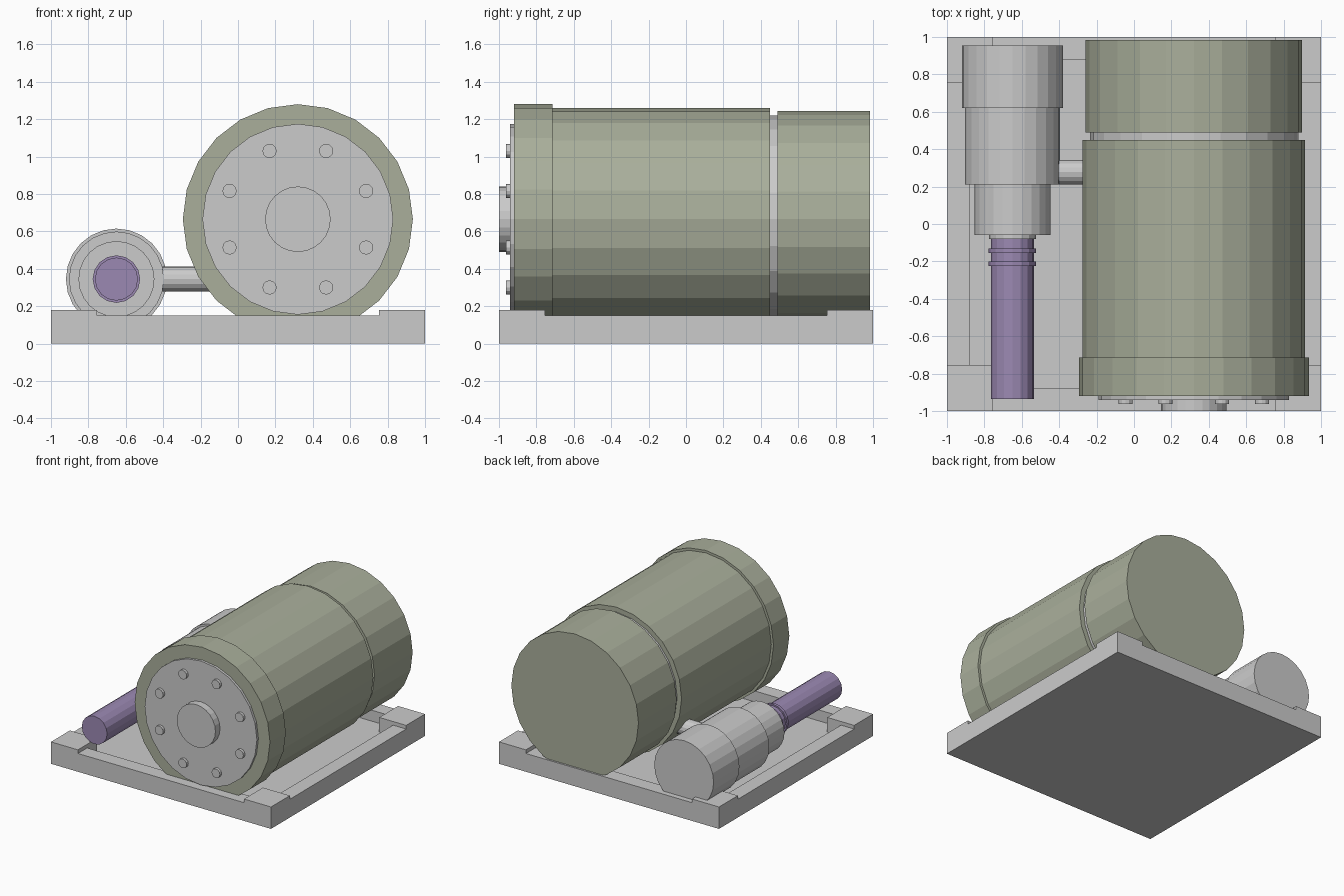
import bpy, bmesh, math
from mathutils import Matrix, Vector

if "Cube" in bpy.data.objects:
    bpy.data.objects.remove(bpy.data.objects["Cube"])


def material(name, rgb):
    m = bpy.data.materials.new(name)
    m.diffuse_color = (*rgb, 1)
    m.use_nodes = True
    m.node_tree.nodes["Principled BSDF"].inputs["Base Color"].default_value = m.diffuse_color
    return m


OLIVE = material("olive_paint", (0.40, 0.43, 0.33))
PURPLE = material("purple_coat", (0.33, 0.25, 0.45))


def add_object(name, bm, mat=None):
    bmesh.ops.recalc_face_normals(bm, faces=bm.faces)
    mesh = bpy.data.meshes.new(name)
    bm.to_mesh(mesh)
    bm.free()
    ob = bpy.data.objects.new(name, mesh)
    bpy.context.collection.objects.link(ob)
    if mat:
        mesh.materials.append(mat)
    return ob


def box(name, half_x, half_y, z0, z1):
    bm = bmesh.new()
    bmesh.ops.create_cube(bm, size=1)
    bmesh.ops.scale(bm, vec=(2 * half_x, 2 * half_y, z1 - z0), verts=bm.verts)
    bmesh.ops.translate(bm, vec=(0, 0, (z0 + z1) / 2), verts=bm.verts)
    return add_object(name, bm)


def lathe(name, centre, profile, sides, mat=None, axis="Y"):
    """Flat-faced turned part; profile is (position along axis, radius)."""
    bm = bmesh.new()
    rings = []
    for t, r in profile:
        ring = []
        for i in range(sides):
            a = 2 * math.pi * i / sides
            u, v = r * math.cos(a), r * math.sin(a)
            co = (u, t, v) if axis == "Y" else (t, u, v)
            ring.append(bm.verts.new(Vector(co) + Vector(centre)))
        rings.append(ring)
    for a, b in zip(rings, rings[1:]):
        for i in range(sides):
            j = (i + 1) % sides
            bm.faces.new((a[i], a[j], b[j], b[i]))
    bm.faces.new(rings[0])
    bm.faces.new(rings[-1])
    return add_object(name, bm, mat)


# Base tray: square pads in the corners, lower rim, sunken floor
base = box("base_tray", 1, 1, 0, 0.18)
cuts = [(0.755, 1.2, 0.15), (1.2, 0.755, 0.15),
        (0.755, 0.88, 0.06), (0.88, 0.755, 0.06)]
for i, (hx, hy, z) in enumerate(cuts):
    cutter = box(f"tray_cutter_{i + 1}", hx, hy, z, 0.4)
    cutter.hide_render = True
    cutter.hide_viewport = True
    mod = base.modifiers.new(f"cut_{i + 1}", "BOOLEAN")
    mod.operation = "DIFFERENCE"
    mod.solver = "EXACT"
    mod.object = cutter

# Large tank
TANK = (0.32, 0, 0.665)
lathe("tank_body", TANK, [(-0.92, 0.615), (-0.715, 0.615), (-0.715, 0.595),
                          (0.45, 0.595)], 24, OLIVE)
lathe("tank_joint", TANK, [(0.45, 0.555), (0.49, 0.555)], 24)
lathe("tank_rear", TANK, [(0.49, 0.578), (0.985, 0.578)], 24, OLIVE)
lathe("front_plate", TANK, [(-0.94, 0.51), (-0.92, 0.51)], 24)
lathe("front_hub", TANK, [(-1.0, 0.175), (-0.94, 0.175)], 24)

# Ring of bolts on the front plate
for i in range(8):
    a = math.radians(22.5 + 45 * i)
    pos = (TANK[0] + 0.395 * math.cos(a), 0, TANK[2] + 0.395 * math.sin(a))
    lathe(f"plate_bolt_{i + 1}", pos, [(-0.962, 0.038), (-0.94, 0.038)], 12)

# Stepped pump beside the tank
PUMP = (-0.65, 0, 0.345)
lathe("pump_body", PUMP, [(-0.06, 0.203), (0.21, 0.203), (0.21, 0.254),
                          (0.62, 0.254), (0.62, 0.27), (0.955, 0.27)], 24)
lathe("pump_neck", PUMP, [(-0.08, 0.125), (-0.06, 0.125)], 16)

# Purple shaft with two collars
shaft = [(-0.935, 0.115)]
for y in (-0.225, -0.155):
    shaft += [(y, 0.115), (y, 0.127), (y + 0.025, 0.127), (y + 0.025, 0.115)]
lathe("pump_shaft", PUMP, shaft + [(-0.08, 0.115)], 16, PURPLE)

# Pipe joining pump and tank
lathe("link_pipe", (0, 0.277, 0.345), [(-0.45, 0.066), (-0.12, 0.066)], 16, axis="X")
